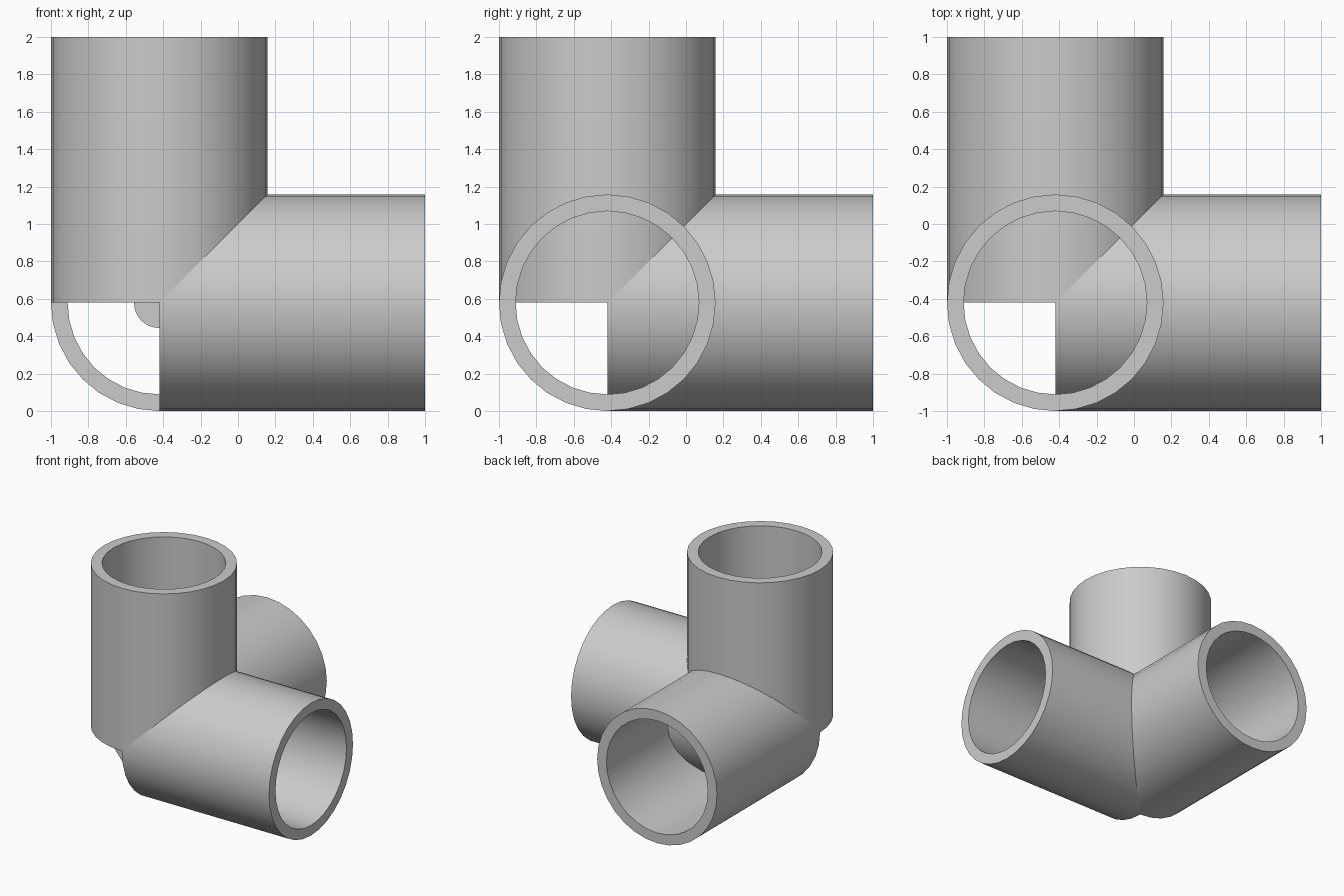
import bpy
import bmesh
from math import pi, radians
from mathutils import Matrix, Vector

SIDES = 32
OUTER, INNER = 0.579, 0.49
CORNER = Vector((OUTER - 1, OUTER - 1, OUTER))
REACH = 2 - OUTER

if "Cube" in bpy.data.objects:
    bpy.data.objects.remove(bpy.data.objects["Cube"])

grey = bpy.data.materials.new("plain grey")
grey.use_nodes = True
colour = (0.6, 0.6, 0.6, 1)
grey.diffuse_color = colour
grey.node_tree.nodes["Principled BSDF"].inputs["Base Color"].default_value = colour


def lathe(name, profile, turn):
    """Revolve a closed profile of (radius, height) and lay it along an axis."""
    bm = bmesh.new()
    verts = [bm.verts.new((r, 0, h)) for r, h in profile]
    edges = [bm.edges.new((a, b)) for a, b in zip(verts, verts[1:] + verts[:1])]
    bmesh.ops.spin(bm, geom=verts + edges, axis=(0, 0, 1), cent=(0, 0, 0),
                   angle=2 * pi, steps=SIDES, use_duplicate=False)
    bmesh.ops.remove_doubles(bm, verts=bm.verts, dist=1e-4)
    bmesh.ops.dissolve_degenerate(bm, edges=bm.edges, dist=1e-5)
    bmesh.ops.recalc_face_normals(bm, faces=bm.faces)
    bm.transform(Matrix.Translation(CORNER) @ turn)
    mesh = bpy.data.meshes.new(name)
    bm.to_mesh(mesh)
    bm.free()
    mesh.materials.append(grey)
    obj = bpy.data.objects.new(name, mesh)
    bpy.context.collection.objects.link(obj)
    bpy.ops.object.select_all(action="DESELECT")
    obj.select_set(True)
    bpy.context.view_layer.objects.active = obj
    bpy.ops.object.shade_smooth_by_angle(angle=radians(30))


# Three hollow tubes, each starting at the shared corner
turns = {
    "upright_tube": Matrix.Identity(4),
    "side_tube": Matrix.Rotation(pi / 2, 4, "Y"),
    "back_tube": Matrix.Rotation(-pi / 2, 4, "X"),
}
wall = [(INNER, 0), (OUTER, 0), (OUTER, REACH), (INNER, REACH)]
for name, turn in turns.items():
    lathe(name, wall, turn)

# Small solid pin inside the back tube
pin_radius, pin_length = 0.135, 0.3
bm = bmesh.new()
bmesh.ops.create_cone(bm, cap_ends=True, segments=SIDES, radius1=pin_radius,
                      radius2=pin_radius, depth=pin_length)
bm.transform(Matrix.Translation(CORNER + Vector((0, pin_length / 2, 0)))
             @ turns["back_tube"])
mesh = bpy.data.meshes.new("inner_pin")
bm.to_mesh(mesh)
bm.free()
mesh.materials.append(grey)
pin = bpy.data.objects.new("inner_pin", mesh)
bpy.context.collection.objects.link(pin)
bpy.ops.object.select_all(action="DESELECT")
pin.select_set(True)
bpy.context.view_layer.objects.active = pin
bpy.ops.object.shade_smooth_by_angle(angle=radians(30))
